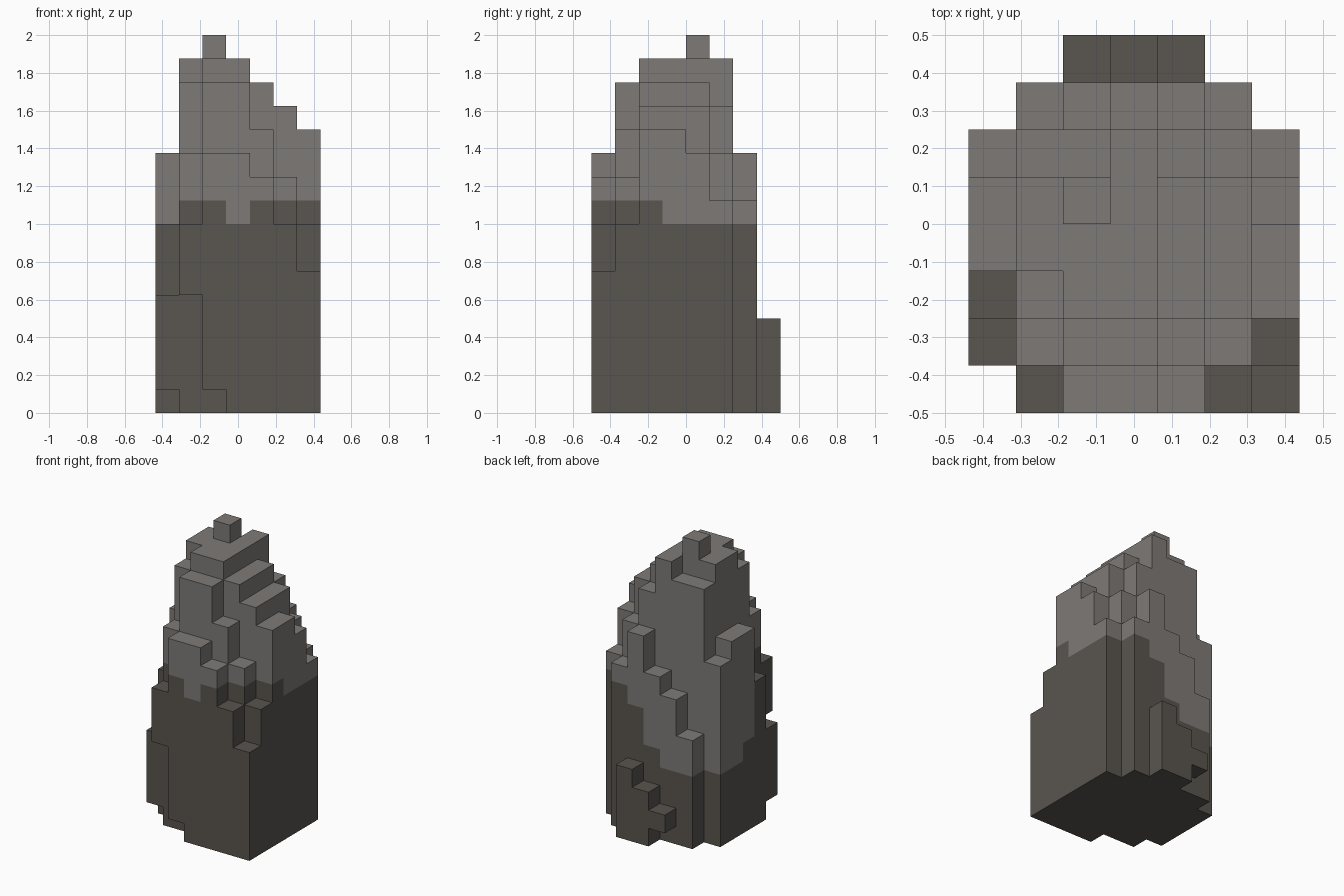
import bpy
import bmesh
import math
from mathutils import Vector

cube = bpy.data.objects.get("Cube")
if cube:
    bpy.data.objects.remove(cube, do_unlink=True)

CELL = 0.125
NX, NY = 7, 8


def material(name, rgb):
    m = bpy.data.materials.new(name)
    m.use_nodes = True
    m.diffuse_color = (*rgb, 1)
    bsdf = m.node_tree.nodes["Principled BSDF"]
    bsdf.inputs["Base Color"].default_value = (*rgb, 1)
    bsdf.inputs["Roughness"].default_value = 0.9
    return m


light_stone = material("light_stone", (0.209, 0.195, 0.184))
dark_stone = material("dark_stone", (0.100, 0.091, 0.078))

# Column maps: one row per step from front to back, one character per column
# from right (-x) to left (+x), in cells (A = 10 ... G = 16)
TOPS = ["08BBA86", "5BEECA8", "8EFFEDC", "BFFFEDC",
        "BFGFEDB", "AEEFDB9", "0689B90", "0023400"]
# Height at which the dark foot gives way to light stone
DARK = ["0898986", "5999998", "8999999", "5999998",
        "4999998", "4445788", "0445780", "0023400"]
# Columns that hang above the ground: (column, row) -> underside
UNDERSIDE = {(1, 0): 5, (2, 0): 1, (0, 1): 1, (2, 7): 1}


def read(rows, i, j):
    return int(rows[j][i], 17)


# Solid cells of the spire
cells = {(i, j, k)
         for i in range(NX) for j in range(NY)
         for k in range(UNDERSIDE.get((i, j), 0), read(TOPS, i, j))}

# Skin the outside of the cells, coloured by height within each column
bm = bmesh.new()
origin = Vector((-NX / 2, -NY / 2, 0))
for c in sorted(cells):
    for axis in range(3):
        for side in (-1, 1):
            n = Vector((0, 0, 0))
            n[axis] = side
            if tuple(int(a + b) for a, b in zip(c, n)) in cells:
                continue
            u = Vector((0, 0, 0))
            u[(axis + 1) % 3] = 0.5
            v = n.cross(u)
            mid = origin + Vector(c) + Vector((0.5, 0.5, 0.5)) + n * 0.5
            corners = [mid - u - v, mid + u - v, mid + u + v, mid - u + v]
            face = bm.faces.new([bm.verts.new(p * CELL) for p in corners])
            face.material_index = int(c[2] < read(DARK, c[0], c[1]))

# Merge the skin into large flat faces
bmesh.ops.remove_doubles(bm, verts=bm.verts[:], dist=0.001)
bmesh.ops.dissolve_limit(bm, angle_limit=math.radians(1), verts=bm.verts[:],
                         edges=bm.edges[:], delimit={'MATERIAL'})

mesh = bpy.data.meshes.new("rock_spire")
bm.to_mesh(mesh)
bm.free()
mesh.materials.append(light_stone)
mesh.materials.append(dark_stone)
spire = bpy.data.objects.new("rock_spire", mesh)
bpy.context.collection.objects.link(spire)
